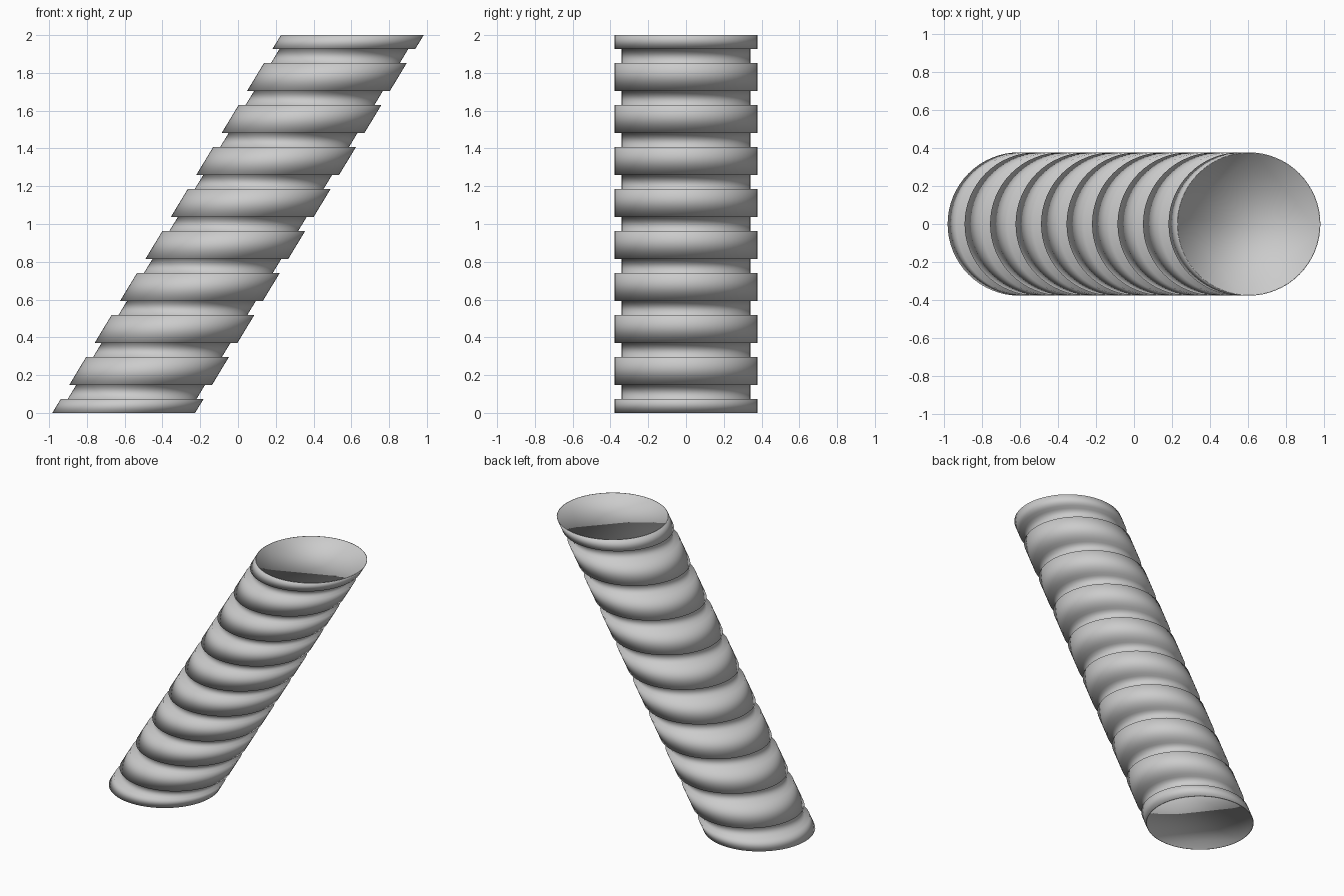
import bpy, bmesh
from math import cos, sin, pi

if "Cube" in bpy.data.objects:
    bpy.data.objects.remove(bpy.data.objects["Cube"])

SEGMENTS = 64
HEIGHT = 2.0
LEAN = 0.605            # sideways travel per unit of height
R_BAND, R_GROOVE = 0.378, 0.341
REPEATS = 9
STEP = HEIGHT / (REPEATS * 3)
LIP, RECESS = 0.004, 0.004

# Stepped profile (radius, height): raised band, groove, raised band, repeated
profile = [(R_BAND - LIP, RECESS), (R_BAND - LIP, 0), (R_BAND, 0)]
for i in range(REPEATS):
    z = i * STEP * 3
    low, high = z + STEP, z + 2 * STEP
    profile += [(R_BAND, low), (R_GROOVE, low), (R_GROOVE, high), (R_BAND, high)]
profile += [(R_BAND, HEIGHT), (R_BAND - LIP, HEIGHT), (R_BAND - LIP, HEIGHT - RECESS)]

# Level rings whose centres follow the leaning axis
bm = bmesh.new()
rings = []
for r, z in profile:
    cx = LEAN * (z - HEIGHT / 2)
    rings.append([bm.verts.new((cx + r * cos(2 * pi * k / SEGMENTS),
                                r * sin(2 * pi * k / SEGMENTS), z))
                  for k in range(SEGMENTS)])

# Side wall
for a, b in zip(rings, rings[1:]):
    for k in range(SEGMENTS):
        n = (k + 1) % SEGMENTS
        bm.faces.new((a[k], a[n], b[n], b[k]))

# Slightly recessed end caps
bm.faces.new(rings[-1])
bm.faces.new(rings[0][::-1])

for f in bm.faces:
    f.smooth = True
mesh = bpy.data.meshes.new("ribbed_leaning_tube")
bm.to_mesh(mesh)
bm.free()
bpy.context.collection.objects.link(bpy.data.objects.new("ribbed_leaning_tube", mesh))
